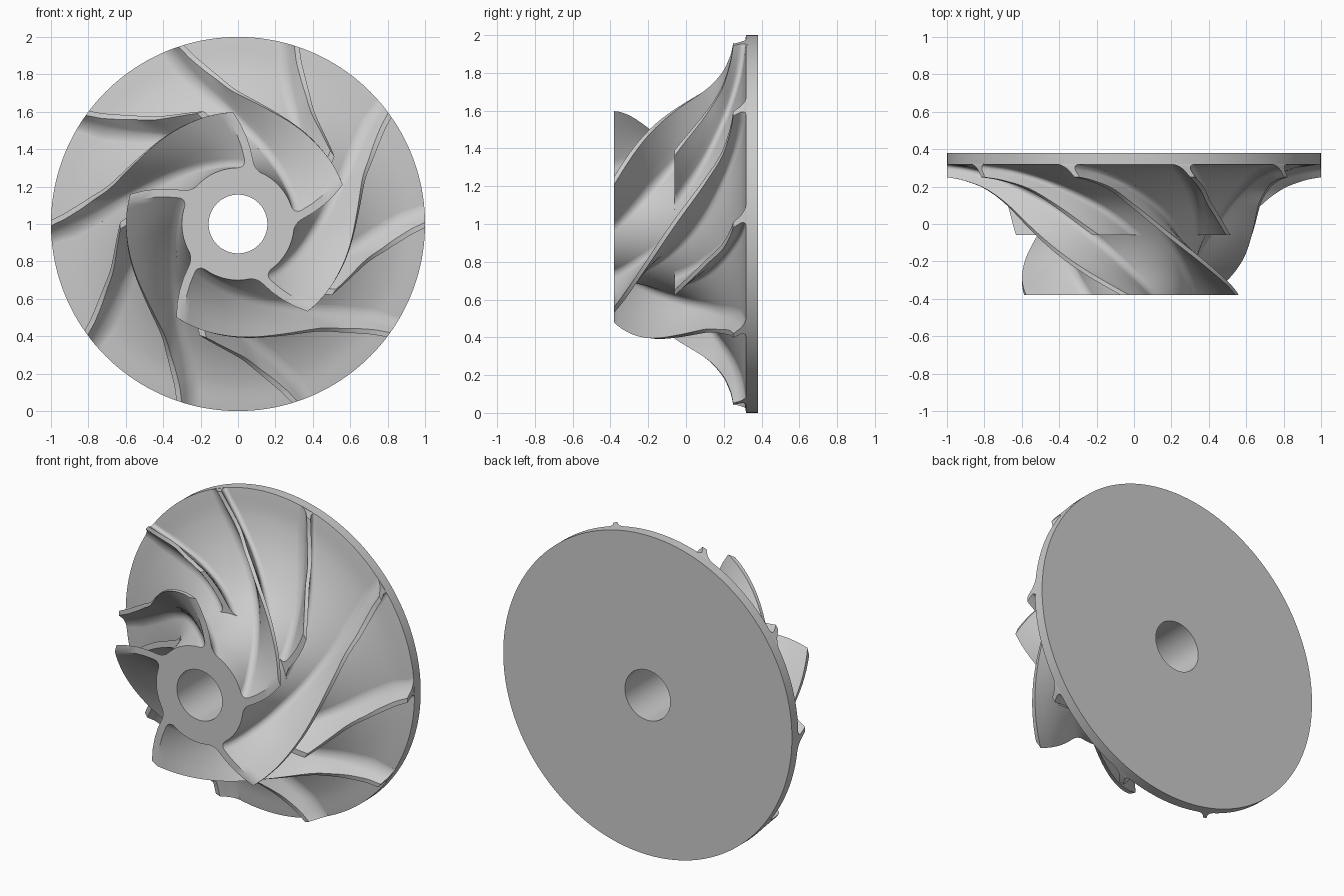
import bpy, bmesh, math
from mathutils import Vector

if "Cube" in bpy.data.objects:
    bpy.data.objects.remove(bpy.data.objects["Cube"])

# Blade stations: shroud (y, r, angle) and hub (y, r, angle), inlet to outlet
SHROUD = [(-.38, .598, 0), (-.22, .602, 27), (-.06, .63, 50), (.09, .70, 67),
          (.185, .80, 76), (.232, .91, 82), (.25, 1.0, 85)]
HUB = [(-.38, .30, -17), (-.22, .325, 10), (-.06, .385, 35), (.10, .50, 58),
       (.22, .67, 75), (.29, .84, 84), (.318, 1.0, 88)]
BORE, BACK, TOP_Z = .157, .38, 1.0
BLADES, FIRST_ANGLE = 5, 22.7


def spline(pts, s):
    """Catmull-Rom through the stations, s in 0..len-1."""
    i = min(int(s), len(pts) - 2)
    t = s - i
    p = [Vector(q) for q in pts]
    p = [p[0] * 2 - p[1]] + p + [p[-1] * 2 - p[-2]]
    a, b, c, d = p[i:i + 4]
    return .5 * (2 * b + (c - a) * t + (2 * a - 5 * b + 4 * c - d) * t * t
                 + (3 * b - a - 3 * c + d) * t ** 3)


def polar(y, r, ang):
    return Vector((r * math.cos(ang), y, TOP_Z + r * math.sin(ang)))


def finish(bm, name):
    bmesh.ops.recalc_face_normals(bm, faces=bm.faces)
    mesh = bpy.data.meshes.new(name)
    bm.to_mesh(mesh)
    bm.free()
    ob = bpy.data.objects.new(name, mesh)
    bpy.context.collection.objects.link(ob)
    bpy.ops.object.select_all(action='DESELECT')
    ob.select_set(True)
    bpy.context.view_layer.objects.active = ob
    bpy.ops.object.shade_smooth_by_angle(angle=math.radians(35))


def lathe(name, profile, segs=160):
    bm = bmesh.new()
    rings = [[bm.verts.new(polar(y, r, 2 * math.pi * k / segs)) for y, r in profile]
             for k in range(segs)]
    n = len(profile)
    for k in range(segs):
        a, b = rings[k], rings[(k + 1) % segs]
        for i in range(n):
            j = (i + 1) % n
            bm.faces.new((a[i], a[j], b[j], b[i]))
    finish(bm, name)


def blade_point(s, v):
    """Mid-surface point (y, r, angle in radians); v=0 hub, v=1 shroud."""
    p = spline(HUB, s).lerp(spline(SHROUD, s), v)
    return Vector((p.x, p.y, math.radians(p.z)))


def blade(name, s0, turn, steps=48):
    bm = bmesh.new()
    loops = []
    for k in range(steps + 1):
        s = s0 + (6 - s0) * k / steps
        h, t = spline(HUB, s), spline(SHROUD, s)
        span = (t - h).xy.length
        fillet = min(.045, .55 * span)
        # Heights up the blade: sunk root, fillet arc, then the plain wall
        arc = [fillet * (1 - math.cos(a * math.pi / 14)) for a in range(8)]
        heights = [-.012] + arc + [fillet + (span - fillet) * f for f in (.25, .5, .75, 1)]
        left, right = [], []
        for d in heights:
            v = d / span
            p = blade_point(s, v)
            # Slope of the blade, so that thickness is measured square to it
            e = .01
            lo, hi = max(s - e, 0), min(s + e, 6)
            ds = polar(*blade_point(hi, v)) - polar(*blade_point(lo, v))
            dv = polar(*blade_point(s, v + .01)) - polar(*blade_point(s, v - .01))
            normal = ds.cross(dv).normalized()
            around = Vector((-math.sin(p.z), 0, math.cos(p.z)))
            square = max(abs(normal.dot(around)), .45)
            g = fillet - min(max(d, 0), fillet)
            flare = fillet - math.sqrt(max(fillet ** 2 - g ** 2, 0))
            half = (.011 + .006 * (1 - v)) / square + flare
            for side, out in ((-1, left), (1, right)):
                out.append(bm.verts.new(polar(p.x, p.y, p.z + turn + side * half / p.y)))
        loops.append(left + right[::-1])
    n = len(loops[0])
    for a, b in zip(loops, loops[1:]):
        for i in range(n):
            j = (i + 1) % n
            bm.faces.new((a[i], a[j], b[j], b[i]))
    # Flat leading and trailing edges
    for end in (loops[0], loops[-1]):
        for i in range(n // 2 - 1):
            bm.faces.new((end[i], end[i + 1], end[n - 2 - i], end[n - 1 - i]))
    finish(bm, name)


# Hub with flared face, back disc and through bore
curve = [tuple(spline(HUB, i / 6).xy) for i in range(37)]
lathe("hub_and_disc", [(-.38, BORE)] + curve + [(BACK, 1.0), (BACK, BORE)])

# Full blades alternate with shorter splitter blades
for n in range(BLADES):
    turn = math.radians(FIRST_ANGLE + 360 / BLADES * n)
    blade(f"main_blade_{n + 1}", 0, turn)
    blade(f"splitter_blade_{n + 1}", 2, turn + math.pi / BLADES)
